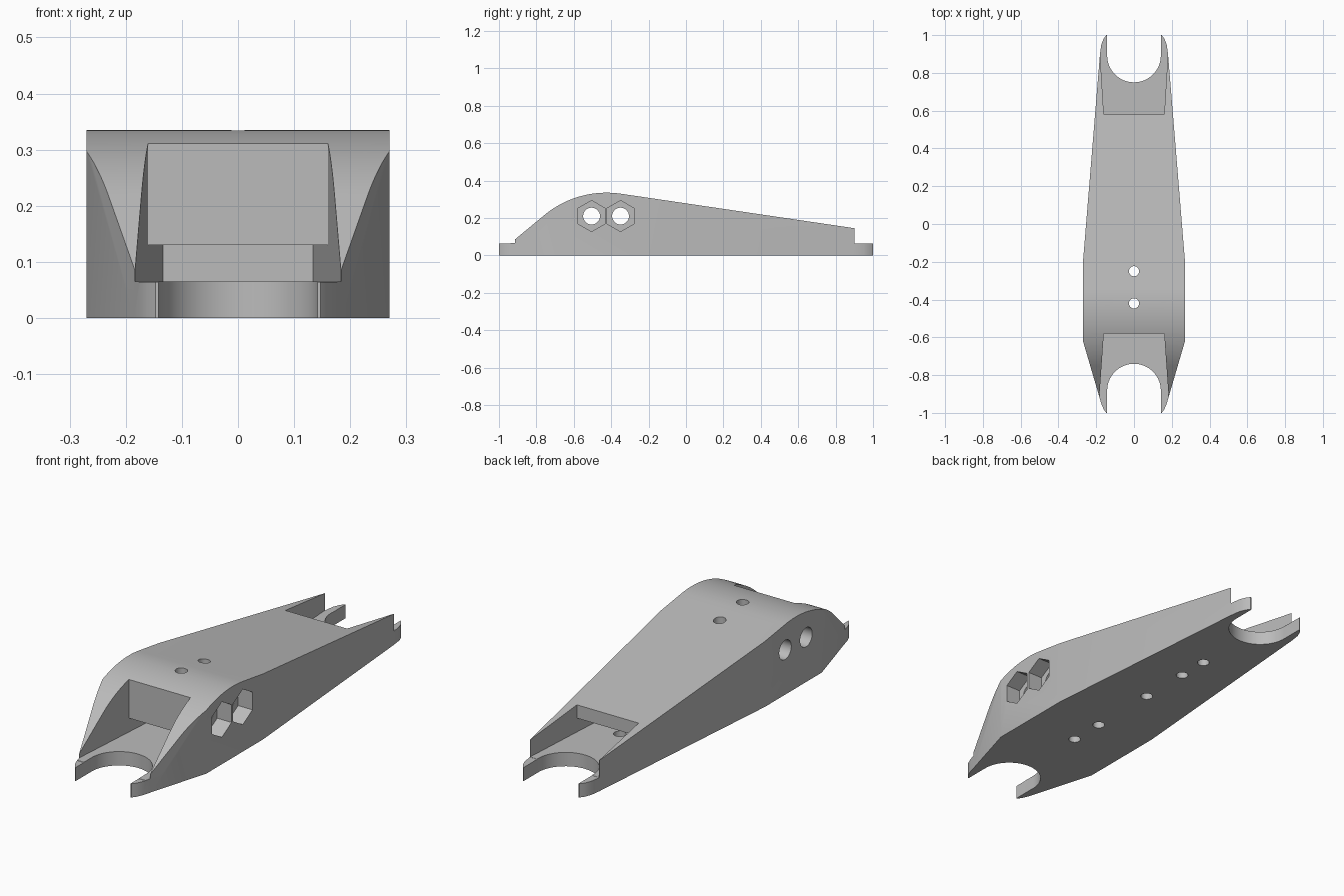
import bpy, bmesh, math
from mathutils import Vector

cube = bpy.data.objects.get("Cube")
if cube:
    bpy.data.objects.remove(cube, do_unlink=True)

grey = bpy.data.materials.new("plain_grey")
grey.use_nodes = True
grey.diffuse_color = (0.5, 0.5, 0.5, 1)
grey.node_tree.nodes["Principled BSDF"].inputs["Base Color"].default_value = (0.5, 0.5, 0.5, 1)


def prism(name, points, low, high, axis="z"):
    """Extrude a flat outline: (x, y) along z, or (y, z) along x."""
    bm = bmesh.new()
    place = (lambda p: (p[0], p[1], low)) if axis == "z" else (lambda p: (low, p[0], p[1]))
    face = bm.faces.new([bm.verts.new(place(p)) for p in points])
    move = Vector((0, 0, high - low)) if axis == "z" else Vector((high - low, 0, 0))
    grown = bmesh.ops.extrude_face_region(bm, geom=[face])["geom"]
    bmesh.ops.translate(bm, vec=move, verts=[v for v in grown if isinstance(v, bmesh.types.BMVert)])
    bmesh.ops.recalc_face_normals(bm, faces=bm.faces[:])
    mesh = bpy.data.meshes.new(name)
    bm.to_mesh(mesh)
    bm.free()
    mesh.materials.append(grey)
    obj = bpy.data.objects.new(name, mesh)
    bpy.context.collection.objects.link(obj)
    return obj


def arc(cx, cy, r, start, end, steps):
    angles = [math.radians(start + (end - start) * i / steps) for i in range(steps + 1)]
    return [(cx + r * math.cos(a), cy + r * math.sin(a)) for a in angles]


def ring(cx, cy, r, sides, turn=0):
    return arc(cx, cy, r, turn, turn + 360, sides)[:-1]


def combine(obj, tool, operation="DIFFERENCE"):
    """Apply one boolean and drop the tool."""
    tool.hide_render = True
    mod = obj.modifiers.new("cut", "BOOLEAN")
    mod.operation, mod.solver, mod.object = operation, "EXACT", tool
    graph = bpy.context.evaluated_depsgraph_get()
    mesh = bpy.data.meshes.new_from_object(obj.evaluated_get(graph))
    obj.modifiers.clear()
    obj.data = mesh
    bpy.data.objects.remove(tool, do_unlink=True)


# Plan outline: wide near the front, tapering to rounded tips
half = [(0.147, -1), (0.161, -0.98), (0.174, -0.95), (0.185, -0.91), (0.27, -0.62),
        (0.27, -0.2), (0.18, 0.9), (0.173, 0.95), (0.161, 0.98), (0.147, 1)]
body = prism("arm_body", half + [(-x, y) for x, y in reversed(half)], -0.1, 0.5)

# Side profile: ramp, rounded hump, long slope, low end ledges
profile = [(-1.1, 0), (-1.1, 0.064), (-0.94, 0.064)]
profile += arc(-0.425, -0.185, 0.52, 129, 81.6, 24)
profile += [(0.9, 0.145), (0.9, 0.064), (1.1, 0.064), (1.1, 0)]
combine(body, prism("side_profile", profile, -0.4, 0.4, "x"), "INTERSECT")

# End pockets with undercuts, and the round-bottomed fork slots
for side, slope, deep, centre in ((-1, 0.07, 0.2, 0.882), (1, 0.06, 0.0, 0.892)):
    def wedge(inner):
        w0, w1 = (0.16 + slope * (d - 0.58) for d in (inner, 1.05))
        return [(-w0, side * inner), (w0, side * inner), (w1, side * 1.05), (-w1, side * 1.05)]
    combine(body, prism("pocket_cutter", wedge(0.58), 0.065, 0.5))
    combine(body, prism("undercut_cutter", wedge(deep), 0.065, 0.13))
    slot = [(x, side * y) for x, y in arc(0, centre, 0.142, 180, 360, 32)]
    slot += [(0.142, side * 1.1), (-0.142, side * 1.1)]
    combine(body, prism("slot_cutter", slot, -0.2, 0.6))

# Cross holes with hexagonal nut recesses on the left side
for y in (-0.505, -0.35):
    combine(body, prism("cross_hole_cutter", ring(y, 0.21, 0.045, 32), -0.5, 0.5, "x"))
    combine(body, prism("hex_recess_cutter", ring(y, 0.21, 0.083, 6, 30), 0.195, 0.5, "x"))

# Upright holes: the front two go right through, the rest pierce the floor
for y, top in ((-0.42, 0.6), (-0.25, 0.6), (0.09, 0.1), (0.34, 0.1), (0.49, 0.1)):
    combine(body, prism("upright_hole_cutter", ring(0, y, 0.027, 24), -0.2, top))

bpy.ops.object.select_all(action="DESELECT")
body.select_set(True)
bpy.context.view_layer.objects.active = body
bpy.ops.object.shade_smooth_by_angle(angle=math.radians(25))
